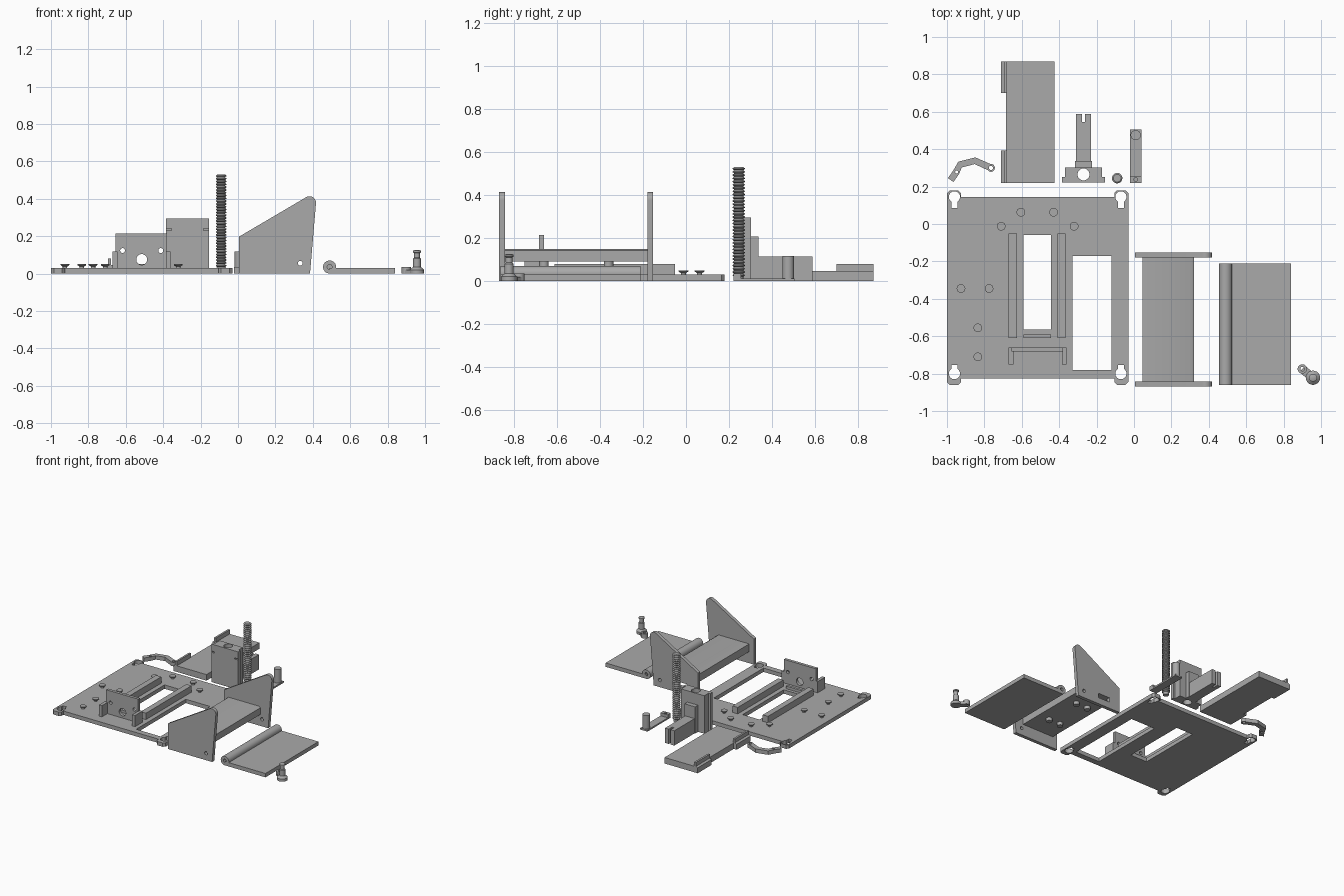
import bpy, bmesh, math
from mathutils import Vector

cube = bpy.data.objects.get("Cube")
if cube:
    bpy.data.objects.remove(cube, do_unlink=True)

GREY = 0.4
mat = bpy.data.materials.new("plain grey")
mat.use_nodes = True
mat.diffuse_color = (GREY, GREY, GREY, 1)
mat.node_tree.nodes["Principled BSDF"].inputs["Base Color"].default_value = (GREY, GREY, GREY, 1)


def finish(name, bm):
    bmesh.ops.recalc_face_normals(bm, faces=bm.faces)
    mesh = bpy.data.meshes.new(name)
    bm.to_mesh(mesh)
    bm.free()
    mesh.materials.append(mat)
    ob = bpy.data.objects.new(name, mesh)
    bpy.context.scene.collection.objects.link(ob)
    return ob


def prism(name, pts, lo, hi, axis="Z"):
    """Extrude a 2D outline: XY along z, or XZ along y."""
    bm = bmesh.new()
    place = (lambda p, t: (p[0], p[1], t)) if axis == "Z" else (lambda p, t: (p[0], t, p[1]))
    a = [bm.verts.new(place(p, lo)) for p in pts]
    b = [bm.verts.new(place(p, hi)) for p in pts]
    bm.faces.new(a)
    bm.faces.new(b)
    for i in range(len(pts)):
        j = (i + 1) % len(pts)
        bm.faces.new((a[i], a[j], b[j], b[i]))
    return finish(name, bm)


def box(name, x0, x1, y0, y1, z0, z1):
    return prism(name, [(x0, y0), (x1, y0), (x1, y1), (x0, y1)], z0, z1)


def arc(x, y, r, start=0, end=360, n=28):
    full = end - start == 360
    steps = n if full else n + 1
    angles = [math.radians(start + (end - start) * i / n) for i in range(steps)]
    return [(x + r * math.cos(t), y + r * math.sin(t)) for t in angles]


def disc(name, x, y, r, lo, hi, axis="Z"):
    return prism(name, arc(x, y, r), lo, hi, axis)


def lathe(name, x, y, profile, n=24):
    """Closed turned shape from (radius, z) pairs, bottom to top."""
    bm = bmesh.new()
    rings = [[bm.verts.new((px, py, z)) for px, py in arc(x, y, r, n=n)] for r, z in profile]
    bm.faces.new(rings[0])
    bm.faces.new(rings[-1])
    for lower, upper in zip(rings, rings[1:]):
        for i in range(n):
            j = (i + 1) % n
            bm.faces.new((lower[i], lower[j], upper[j], upper[i]))
    return finish(name, bm)


def boolean(ob, tools, mode="DIFFERENCE"):
    for tool in tools:
        mod = ob.modifiers.new("cut", "BOOLEAN")
        mod.operation, mod.object, mod.solver = mode, tool, "EXACT"
        bpy.context.view_layer.update()
        mesh = bpy.data.meshes.new_from_object(ob.evaluated_get(bpy.context.evaluated_depsgraph_get()))
        ob.modifiers.clear()
        ob.data = mesh
        bpy.data.objects.remove(tool, do_unlink=True)
    return ob


# Base plate with a tab and keyhole at each corner
CX, CY = -0.515, -0.34
quarter = [(0.485, 0.505), (0.47, 0.52), (0.425, 0.52), (0.41, 0.505), (0.41, 0.485)]
outline = []
for sx, sy in ((1, 1), (-1, 1), (-1, -1), (1, -1)):
    pts = quarter if sx == sy else quarter[::-1]
    outline += [(CX + sx * x, CY + sy * y) for x, y in pts]
plate = prism("base_plate", outline, 0, 0.03)
cuts = [box("cut", -0.59, -0.445, -0.565, -0.06, -1, 1),
        box("cut", -0.33, -0.12, -0.78, -0.17, -1, 1)]
for x in (CX - 0.445, CX + 0.445):
    for y, slot in ((0.145, 0.085), (-0.8, -0.755)):
        cuts.append(disc("cut", x, y, 0.03, -1, 1))
        cuts.append(box("cut", x - 0.016, x + 0.016, min(y, slot), max(y, slot), -1, 1))
boolean(plate, cuts)

# Guide rails and stop bar on the plate
for side, x in (("right", -0.67), ("left", -0.41)):
    box(side + "_guide_rail", x, x + 0.045, -0.61, -0.05, 0.029, 0.08)
box("stop_bar", -0.59, -0.445, -0.61, -0.59, 0.029, 0.05)

# Upright bracket with bored holes and side wings
bracket = box("upright_bracket", -0.655, -0.38, -0.683, -0.66, 0.029, 0.213)
boolean(bracket, [disc("cut", x, z, r, -1, 0, "Y") for x, z, r in
                  ((-0.515, 0.075, 0.029), (-0.617, 0.123, 0.013), (-0.413, 0.123, 0.013))])
for side, x in (("right", -0.67), ("left", -0.385)):
    box(side + "_bracket_wing", x, x + 0.025, -0.75, -0.66, 0.029, 0.117)

# Countersunk pegs
for i, (x, y) in enumerate(((-0.605, 0.063), (-0.43, 0.063), (-0.71, -0.012), (-0.32, -0.012),
                            (-0.925, -0.345), (-0.775, -0.345), (-0.835, -0.555), (-0.835, -0.71))):
    lathe(f"peg_{i + 1}", x, y, [(0.012, 0.029), (0.012, 0.037), (0.023, 0.045), (0.023, 0.05)])

# Tray frame: two tall cheeks joined by a shelf
cheek = [(0.005, 0), (0.385, 0)] + arc(0.382, 0.378, 0.035, -5, 120, 10) + [(0.005, 0.197)]
for side, y in (("front", -0.868), ("back", -0.18)):
    ob = prism(side + "_cheek", cheek, y, y + 0.027, "Y")
    tools = [disc("cut", 0.333, 0.055, 0.013, -1, 1, "Y")]
    if side == "back":
        tools.append(box("cut", 0.1, 0.2, -0.3, 0, 0.05, 0.085))
    boolean(ob, tools)
prism("shelf", [(0.045, 0.09), (0.32, 0.09), (0.32, 0.142), (0.305, 0.15), (0.045, 0.15)],
      -0.842, -0.179, "Y")
for i, (x, y) in enumerate(((0.13, -0.36), (0.13, -0.66), (0.23, -0.36), (0.23, -0.66))):
    disc(f"shelf_stud_{i + 1}", x, y, 0.022, 0.065, 0.091)

# Flap with a rolled hinge barrel
box("flap", 0.49, 0.84, -0.862, -0.212, 0, 0.03)
barrel = disc("flap_hinge_barrel", 0.49, 0.035, 0.035, -0.862, -0.212, "Y")
boolean(barrel, [disc("cut", 0.49, 0.035, 0.013, -0.9, -0.82, "Y"),
                 disc("cut", 0.49, 0.035, 0.013, -0.25, -0.1, "Y")])

# Small crank with a stepped pin
link = [(0.9 - 0.016, -0.775 - 0.016), (0.94, -0.84), (0.97, -0.805), (0.9 + 0.016, -0.775 + 0.016)]
prism("crank_link", link, 0.001, 0.019)
ear = disc("crank_ear", 0.9, -0.775, 0.025, 0, 0.035)
boolean(ear, [disc("cut", 0.9, -0.775, 0.011, -1, 1)])
lathe("crank_pin", 0.957, -0.822, [(0.038, 0), (0.038, 0.02), (0.021, 0.035), (0.021, 0.08),
                                   (0.016, 0.085), (0.016, 0.11), (0.021, 0.113), (0.021, 0.122),
                                   (0.011, 0.126)])

# Back slab with two hooked clips
box("slab", -0.685, -0.425, 0.22, 0.87, 0, 0.047)
hook = [(-0.68, 0), (-0.71, 0), (-0.71, 0.042), (-0.695, 0.05), (-0.695, 0.08), (-0.68, 0.08)]
for side, y0, y1 in (("front", 0.22, 0.392), ("back", 0.7, 0.87)):
    prism(side + "_slab_clip", hook, y0, y1, "Y")

# Carriage block with vertical bore and rear arm
BX = -0.27
half = [(0.115, 0.222), (0.115, 0.25), (0.1, 0.25), (0.1, 0.303)]
carriage = prism("carriage_block", [(BX + x, y) for x, y in half]
                 + [(BX - x, y) for x, y in half[::-1]], 0, 0.295)
boolean(carriage, [disc("cut", BX, 0.265, 0.032, -1, 1)]
        + [box("cut", BX + s * 0.1 - 0.014, BX + s * 0.1 + 0.014, 0.2, 0.235, 0.231, 0.241)
           for s in (-1, 1)])
box("carriage_step", BX - 0.045, BX + 0.045, 0.302, 0.338, 0, 0.207)
arm = box("carriage_arm", BX - 0.04, BX + 0.04, 0.33, 0.587, 0, 0.115)
boolean(arm, [box("cut", BX - 0.008, BX + 0.008, 0.545, 0.7, -1, 1)])

# Threaded rod
TEETH, LOW, TOP = 34, 0.02, 0.53
pitch = (TOP - LOW) / TEETH
thread = [(0.021, 0)]
for i in range(TEETH):
    z = LOW + i * pitch
    thread += [(0.021, z), (0.028, z + pitch * 0.35), (0.028, z + pitch * 0.6)]
lathe("threaded_rod", -0.09, 0.245, thread + [(0.021, TOP)], 20)

# Post on a thin foot
box("post_foot", -0.022, 0.04, 0.22, 0.505, 0, 0.012)
disc("post", 0.009, 0.475, 0.027, 0.011, 0.117)
lug = box("post_foot_lug", -0.022, 0.04, 0.22, 0.255, 0.011, 0.035)
boolean(lug, [disc("cut", 0.009, 0.238, 0.01, 0.015, 1)])

# Curved lever: a path offset to both sides with round ends
path = [Vector(p) for p in ((-0.98, 0.235), (-0.95, 0.278), (-0.93, 0.318), (-0.85, 0.338), (-0.765, 0.3))]
left, right = [], []
for i, p in enumerate(path):
    d = (path[min(i + 1, len(path) - 1)] - path[max(i - 1, 0)]).normalized()
    n = Vector((-d.y, d.x)) * 0.018
    left.append(p + n)
    right.append(p - n)
lever = prism("lever", left + right[::-1], 0, 0.03)
end = path[-1]
boolean(lever, [disc("cap", end.x, end.y, 0.021, 0, 0.03)], "UNION")
boolean(lever, [disc("cut", end.x, end.y, 0.011, -1, 1), disc("cut", -0.948, 0.278, 0.008, -1, 1)])

# Smooth the round surfaces, keep edges crisp
for ob in bpy.context.scene.objects:
    ob.select_set(ob.type == "MESH")
    if ob.type == "MESH":
        bpy.context.view_layer.objects.active = ob
bpy.ops.object.shade_smooth_by_angle(angle=math.radians(30))
